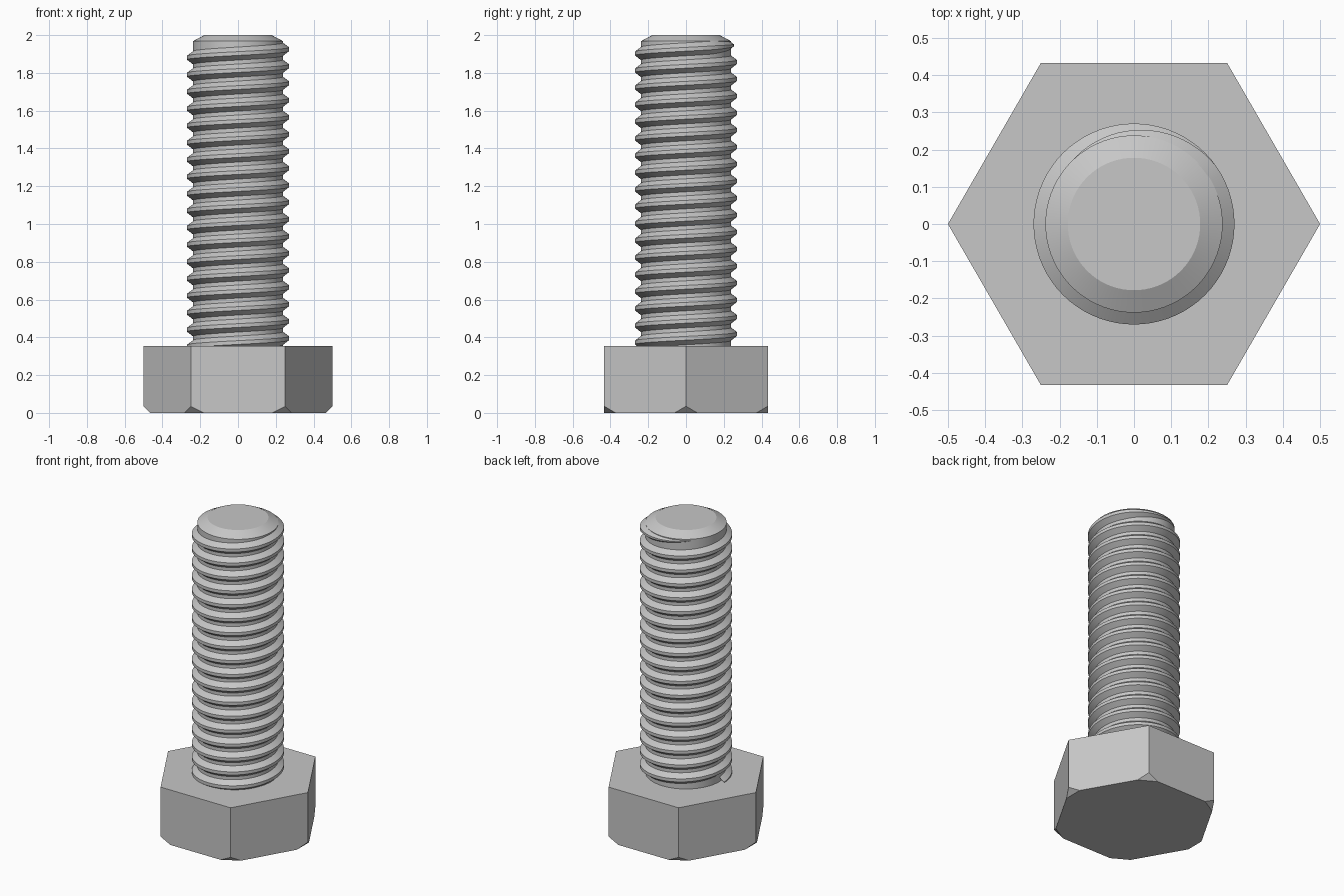
import bpy, bmesh
from math import pi, cos, sin, radians
from mathutils import Vector

if "Cube" in bpy.data.objects:
    bpy.data.objects.remove(bpy.data.objects["Cube"], do_unlink=True)

HEAD_R, HEAD_H, CORNER_CUT = 0.5, 0.355, 0.035
ROOT_R, CREST_R, TIP_R = 0.238, 0.27, 0.178
TOP, CHAMFER_Z = 2.0, 1.968
PITCH, THREAD_Z = 0.09, 0.395      # crest height on the +x side
BASE_HALF, CREST_HALF = 0.036, 0.010
SEGS = 72

steel = bpy.data.materials.new("grey_steel")
steel.use_nodes = True
grey = (0.57, 0.57, 0.57, 1)
steel.diffuse_color = grey
steel.node_tree.nodes["Principled BSDF"].inputs["Base Color"].default_value = grey


def make_object(name, bm, smooth=False):
    bmesh.ops.recalc_face_normals(bm, faces=bm.faces[:])
    mesh = bpy.data.meshes.new(name)
    bm.to_mesh(mesh)
    bm.free()
    mesh.materials.append(steel)
    obj = bpy.data.objects.new(name, mesh)
    bpy.context.collection.objects.link(obj)
    if smooth:
        bpy.ops.object.select_all(action='DESELECT')
        obj.select_set(True)
        bpy.context.view_layer.objects.active = obj
        bpy.ops.object.shade_smooth_by_angle(angle=radians(25))
    return obj


def polar(r, a, z):
    return Vector((r * cos(a), r * sin(a), z))


# Hexagonal head with its lower corners sliced off
bm = bmesh.new()
base = bm.faces.new([bm.verts.new(polar(HEAD_R, i * pi / 3, 0)) for i in range(6)])
ext = bmesh.ops.extrude_face_region(bm, geom=[base], use_keep_orig=True)
top_verts = [g for g in ext["geom"] if isinstance(g, bmesh.types.BMVert)]
bmesh.ops.translate(bm, verts=top_verts, vec=(0, 0, HEAD_H))
for i in range(6):
    a = i * pi / 3
    cut = bmesh.ops.bisect_plane(
        bm, geom=bm.verts[:] + bm.edges[:] + bm.faces[:], dist=1e-5,
        plane_co=polar(HEAD_R - CORNER_CUT, a, 0),
        plane_no=polar(1, a, -1), clear_outer=True)
    rim = [g for g in cut["geom_cut"] if isinstance(g, bmesh.types.BMEdge)]
    bmesh.ops.edgenet_fill(bm, edges=rim)
make_object("hex_head", bm)

# Shank core with chamfered tip
bm = bmesh.new()
rings = [[bm.verts.new(polar(r, 2 * pi * i / SEGS, z)) for i in range(SEGS)]
         for r, z in ((ROOT_R, HEAD_H - 0.05), (ROOT_R, CHAMFER_Z), (TIP_R, TOP))]
for lo, hi in zip(rings, rings[1:]):
    for i in range(SEGS):
        j = (i + 1) % SEGS
        bm.faces.new((lo[i], lo[j], hi[j], hi[i]))
bm.faces.new(rings[0])
bm.faces.new(rings[-1])
make_object("shank", bm, smooth=True)

# Right-handed helical ridge that fades out near the tip
bm = bmesh.new()
start, end = -pi, 17 * 2 * pi + radians(140)
fade = radians(104)
steps = int((end - start) / (2 * pi) * SEGS)
previous = None
for k in range(steps + 1):
    a = start + (end - start) * k / steps
    s = min(1, (end - a) / fade)
    z = THREAD_Z + PITCH * a / (2 * pi)
    inner = ROOT_R - 0.002
    crest = inner + (CREST_R - inner) * s
    profile = [bm.verts.new(polar(r, a, z + h * max(s, 0.02)))
               for r, h in ((inner, -BASE_HALF), (crest, -CREST_HALF),
                            (crest, CREST_HALF), (inner, BASE_HALF))]
    if previous:
        for i in range(3):
            bm.faces.new((previous[i], profile[i], profile[i + 1], previous[i + 1]))
    previous = profile
make_object("screw_thread", bm, smooth=True)
